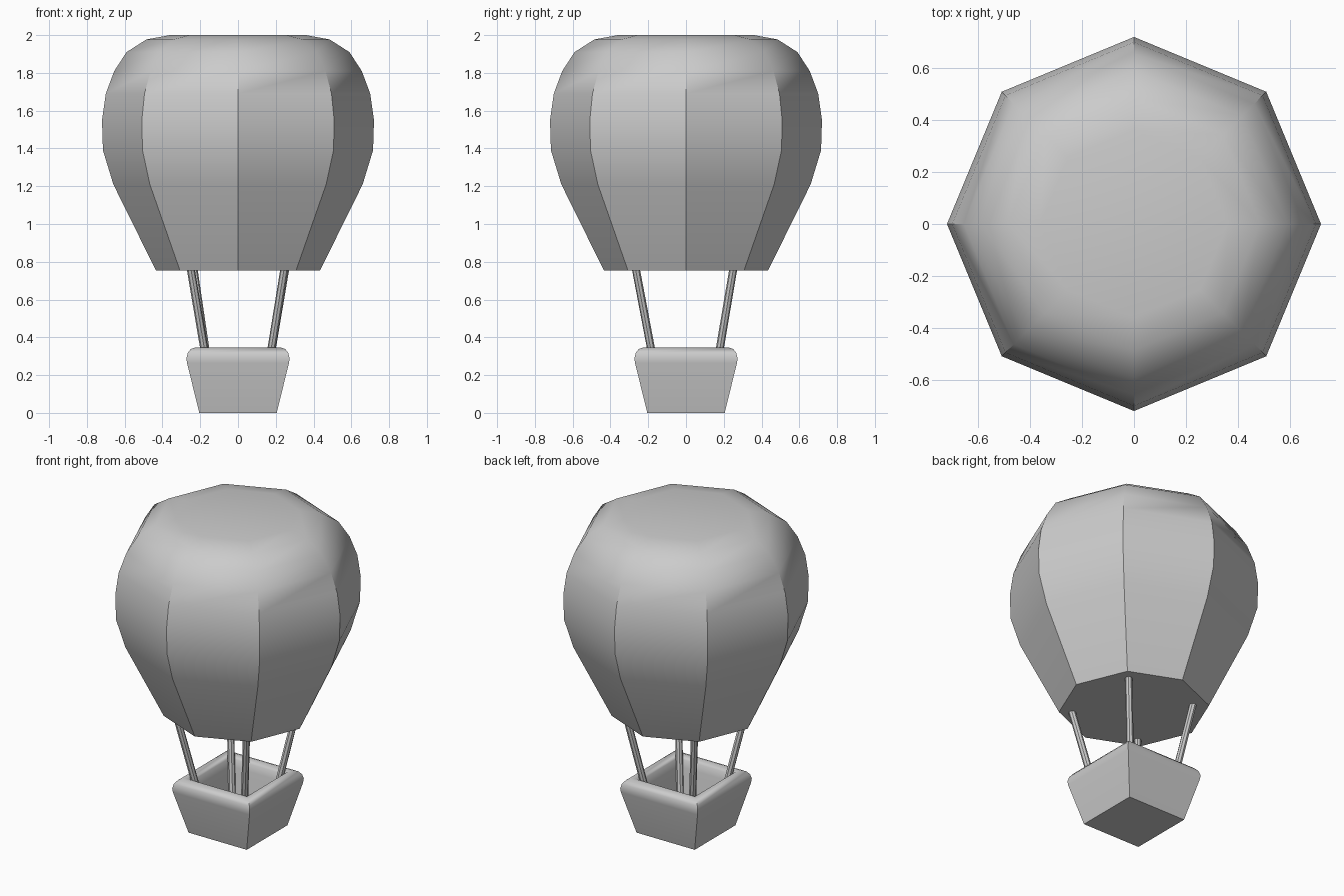
import bpy, bmesh, math
from mathutils import Vector

if "Cube" in bpy.data.objects:
    bpy.data.objects.remove(bpy.data.objects["Cube"])


def loft(name, profile, sides, turn=0.0, scale=1.0, angle=40):
    """Stack regular polygon rings along a (radius, z) profile, capped at both ends."""
    bm = bmesh.new()
    rings = []
    for r, z in profile:
        ring = []
        for i in range(sides):
            a = turn + 2 * math.pi * i / sides
            ring.append(bm.verts.new((r * scale * math.cos(a), r * scale * math.sin(a), z)))
        rings.append(ring)
    for a, b in zip(rings, rings[1:]):
        for i in range(sides):
            j = (i + 1) % sides
            bm.faces.new((a[i], a[j], b[j], b[i]))
    bm.faces.new(rings[0][::-1])
    bm.faces.new(rings[-1])
    bmesh.ops.recalc_face_normals(bm, faces=bm.faces)
    mesh = bpy.data.meshes.new(name)
    bm.to_mesh(mesh)
    bm.free()
    ob = bpy.data.objects.new(name, mesh)
    bpy.context.collection.objects.link(ob)
    bpy.ops.object.select_all(action='DESELECT')
    ob.select_set(True)
    bpy.context.view_layer.objects.active = ob
    bpy.ops.object.shade_smooth_by_angle(angle=math.radians(angle))
    return ob


# Eight-sided envelope, closed at the mouth and flat at the crown
loft("balloon_envelope",
     [(0.435, 0.755), (0.66, 1.21), (0.715, 1.39), (0.72, 1.55), (0.70, 1.69),
      (0.655, 1.81), (0.59, 1.91), (0.485, 1.977), (0.36, 2.0)], 8)

# Square tapered basket: outer wall, rolled rim, inner wall and floor
loft("basket",
     [(0.205, 0.0), (0.27, 0.265), (0.273, 0.29), (0.266, 0.318), (0.25, 0.338),
      (0.228, 0.346), (0.207, 0.341), (0.195, 0.325), (0.185, 0.28), (0.145, 0.05)],
     4, turn=math.pi / 4, scale=math.sqrt(2))

# Four leaning ropes from inside the basket up to the envelope mouth
tops = {"front_left": (-0.25, -0.265), "front_right": (0.245, -0.265),
        "back_left": (-0.235, 0.25), "back_right": (0.25, 0.25)}
for label, (x, y) in tops.items():
    top = Vector((x, y, 0.76))
    foot = Vector((math.copysign(0.13, x), math.copysign(0.13, y), 0.05))
    axis = top - foot
    rope = loft("rope_" + label, [(0.021, 0.0), (0.021, axis.length)], 8, angle=30)
    rope.location = foot
    rope.rotation_euler = axis.to_track_quat('Z', 'Y').to_euler()
